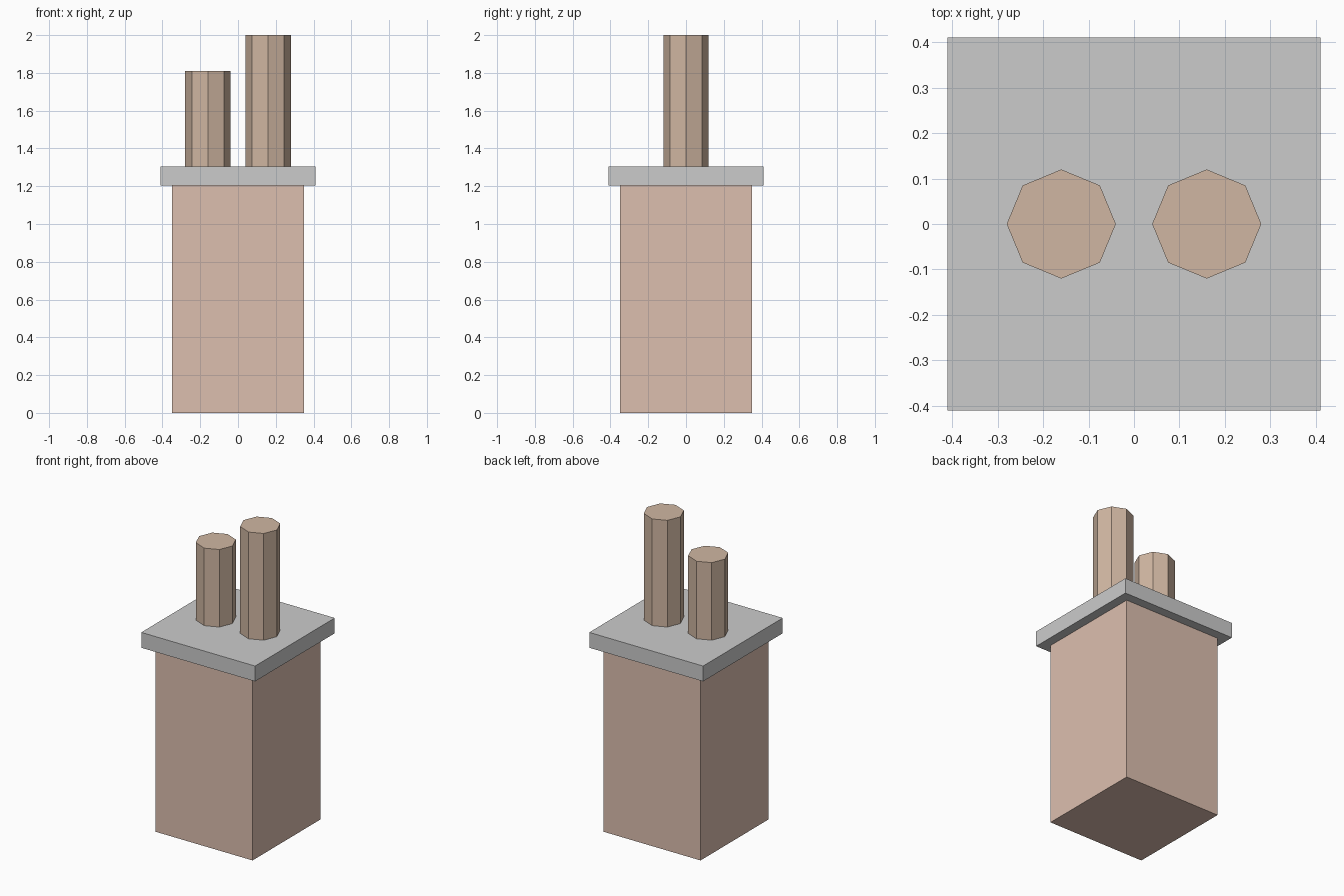
import bpy

if "Cube" in bpy.data.objects:
    bpy.data.objects.remove(bpy.data.objects["Cube"])


def material(name, rgb):
    mat = bpy.data.materials.new(name)
    mat.diffuse_color = (*rgb, 1.0)
    mat.use_nodes = True
    mat.node_tree.nodes["Principled BSDF"].inputs["Base Color"].default_value = mat.diffuse_color
    return mat


def box(name, width, z0, z1, mat=None):
    bpy.ops.mesh.primitive_cube_add(size=1, location=(0, 0, (z0 + z1) / 2))
    obj = bpy.context.object
    obj.name = name
    obj.scale = (width, width, z1 - z0)
    bpy.ops.object.transform_apply(location=False, rotation=False, scale=True)
    if mat:
        obj.data.materials.append(mat)
    return obj


def flue(name, x, z0, z1, mat):
    # vertices of the octagon lie on the x and y axes
    bpy.ops.mesh.primitive_cylinder_add(
        vertices=8, radius=0.12, depth=z1 - z0, location=(x, 0, (z0 + z1) / 2))
    obj = bpy.context.object
    obj.name = name
    obj.data.materials.append(mat)
    return obj


brick = material("brick", (0.72, 0.52, 0.43))
clay = material("clay", (0.63, 0.47, 0.36))

# Square chimney stack and its overhanging cap slab
box("chimney_stack", 0.70, 0.0, 1.205, brick)
box("cap_slab", 0.82, 1.205, 1.305)

# Two octagonal chimney pots of different height
for side, x, top in (("left", -0.16, 1.81), ("right", 0.16, 2.0)):
    flue(f"chimney_pot_{side}", x, 1.305, top, clay)
